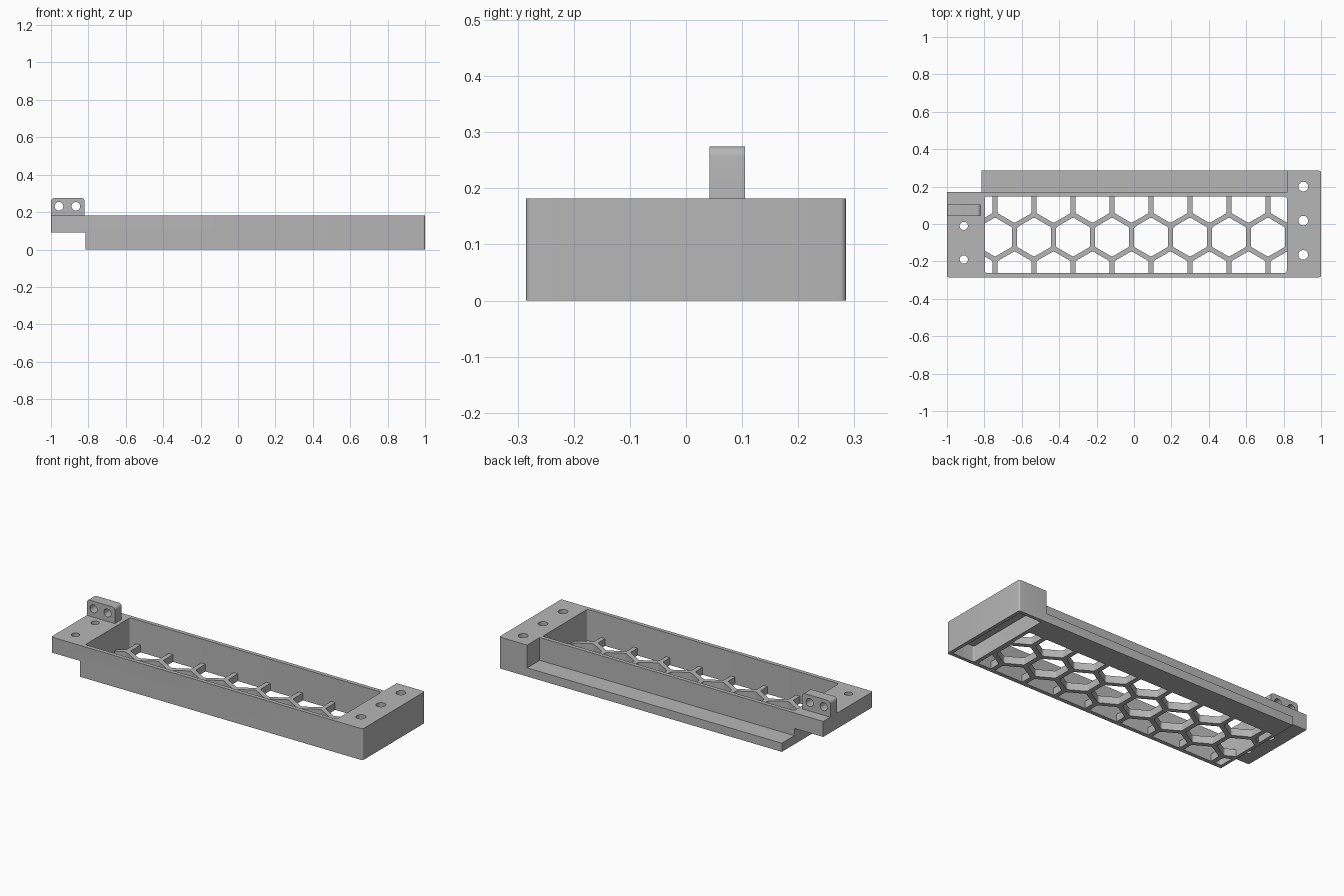
import bpy, bmesh, math
from mathutils import Vector

cube = bpy.data.objects.get("Cube")
if cube:
    bpy.data.objects.remove(cube, do_unlink=True)

grey = bpy.data.materials.new("plain grey")
grey.use_nodes = True
grey.diffuse_color = (0.47, 0.47, 0.47, 1)
grey.node_tree.nodes["Principled BSDF"].inputs["Base Color"].default_value = grey.diffuse_color


def prism(name, outlines, lo, hi, axis="z", round_rule=None, radius=0.01):
    """Extrude closed outlines along an axis; optionally round chosen edges."""
    bm = bmesh.new()
    for pts in outlines:
        vs = [bm.verts.new((u, v, lo) if axis == "z" else (u, lo, v)) for u, v in pts]
        face = bm.faces.new(vs)
        out = bmesh.ops.extrude_face_region(bm, geom=[face])
        step = Vector((0, 0, hi - lo)) if axis == "z" else Vector((0, hi - lo, 0))
        moved = [g for g in out["geom"] if isinstance(g, bmesh.types.BMVert)]
        bmesh.ops.translate(bm, verts=moved, vec=step)
    if round_rule:
        edges = [e for e in bm.edges if round_rule(e.verts[0].co, e.verts[1].co)]
        bmesh.ops.bevel(bm, geom=edges, offset=radius, segments=5, profile=0.5, affect="EDGES")
    bmesh.ops.recalc_face_normals(bm, faces=bm.faces)
    mesh = bpy.data.meshes.new(name)
    bm.to_mesh(mesh)
    bm.free()
    mesh.materials.append(grey)
    obj = bpy.data.objects.new(name, mesh)
    bpy.context.collection.objects.link(obj)
    return obj


def rect(x0, x1, y0, y1):
    return [(x0, y0), (x1, y0), (x1, y1), (x0, y1)]


def ngon(cx, cy, r, sides, turn=0.0):
    angles = [turn + math.tau * i / sides for i in range(sides)]
    return [(cx + r * math.cos(a), cy + r * math.sin(a)) for a in angles]


def combine(target, tool, operation="DIFFERENCE"):
    mod = target.modifiers.new("combine", "BOOLEAN")
    mod.operation, mod.solver, mod.object = operation, "EXACT", tool
    bpy.context.view_layer.objects.active = target
    bpy.ops.object.modifier_apply(modifier=mod.name)
    bpy.data.objects.remove(tool, do_unlink=True)


def upright(a, b):
    return abs(a.x - b.x) < 1e-4 and abs(a.y - b.y) < 1e-4


def outer_corner(a, b):
    return upright(a, b) and abs(a.x) > 0.99 and abs(a.y) > 0.28


TOP, FRONT, BACK, WALL = 0.182, -0.285, 0.285, 0.17
LEFT, END, LEDGE, FLANGE = -0.815, 0.82, 0.05, 0.092
IN_X0, IN_X1, IN_Y0, IN_Y1 = -0.797, 0.817, -0.262, 0.147

# Tray body with the raised flange, then the low back ledge and end block
body_side = [(-1, FLANGE), (LEFT, FLANGE), (LEFT, 0), (1, 0), (1, TOP), (-1, TOP)]
tray = prism("tray_body", [body_side], FRONT, WALL, "y", outer_corner)
ledge_side = [(LEFT, 0), (1, 0), (1, TOP), (END, TOP), (END, LEDGE), (LEFT, LEDGE)]
combine(tray, prism("ledge", [ledge_side], WALL - 0.01, BACK, "y", outer_corner), "UNION")

# Open tray cavity
combine(tray, prism("cavity", [rect(IN_X0, IN_X1, IN_Y0, IN_Y1)], -0.1, 0.4,
                    round_rule=upright, radius=0.012))
# Hollow under the end block
combine(tray, prism("hollow", [rect(0.84, 0.98, -0.265, 0.265)], -0.1, FLANGE,
                    round_rule=upright))
# Screw holes in the flange and end block
holes = [ngon(0.905, y, 0.026, 32) for y in (0.2, 0.018, -0.165)]
holes += [ngon(-0.91, y, 0.022, 32) for y in (-0.01, -0.19)]
combine(tray, prism("holes", holes, -0.1, 0.4))

# Honeycomb floor
floor = prism("honeycomb_floor", [rect(IN_X0 - 0.002, IN_X1 + 0.002, IN_Y0 - 0.002, IN_Y1 + 0.002)],
              0, 0.042)
pitch = 0.2085
hexes = []
for row in (-1, 0, 1):
    for col in range(-1, 9):
        x = -0.743 + pitch * (col + 0.5 * (row % 2))
        hexes.append(ngon(x, -0.07 + row * pitch * 0.866, 0.105, 6, math.pi / 6))
combine(floor, prism("hex_cutters", hexes, -0.1, 0.2, round_rule=upright, radius=0.008))

# Upright lug with two cross holes
lug = prism("mounting_lug", [rect(-1, -0.82, TOP - 0.01, 0.275)], 0.042, 0.105, "y",
            lambda a, b: abs(a.y - b.y) > 0.01 and min(a.z, b.z) > 0.27, 0.018)
combine(lug, prism("lug_holes", [ngon(x, 0.231, 0.023, 32) for x in (-0.957, -0.867)],
                   0, 0.2, "y"))

# Smooth curved surfaces, keep the edges sharp
for obj in (tray, floor, lug):
    bpy.ops.object.select_all(action="DESELECT")
    obj.select_set(True)
    bpy.context.view_layer.objects.active = obj
    bpy.ops.object.shade_smooth_by_angle(angle=math.radians(30))
